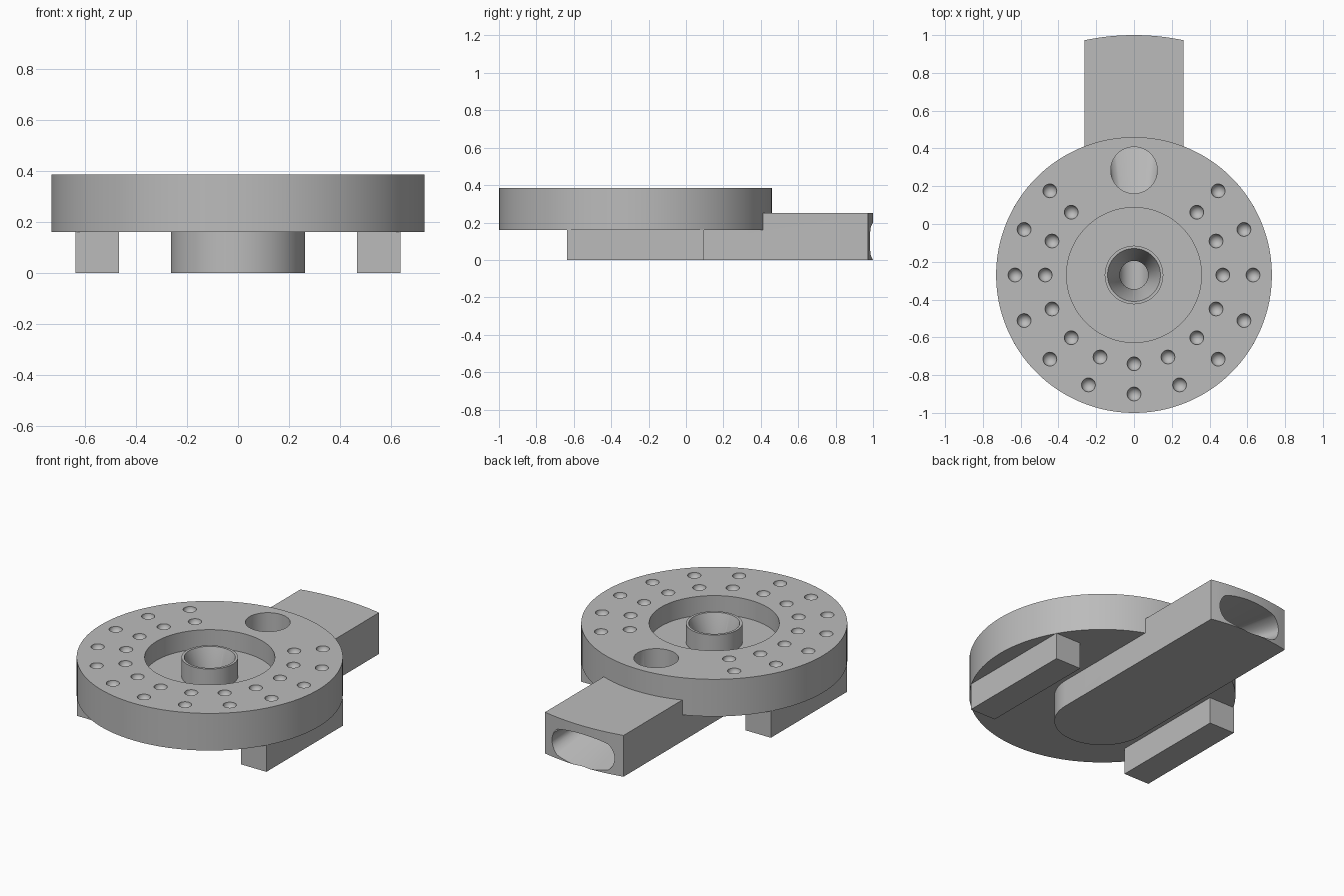
import bpy, bmesh
from math import sin, cos, pi, radians, sqrt
from mathutils import Matrix

if "Cube" in bpy.data.objects:
    bpy.data.objects.remove(bpy.data.objects["Cube"])

CY = -0.27          # disc centre on y
R = 0.73            # disc radius
SEG = 128

grey = bpy.data.materials.new("plain_grey")
grey.use_nodes = True
colour = (0.5, 0.5, 0.5, 1)
grey.diffuse_color = colour
grey.node_tree.nodes["Principled BSDF"].inputs["Base Color"].default_value = colour


def finish(name, bm):
    bmesh.ops.recalc_face_normals(bm, faces=bm.faces)
    mesh = bpy.data.meshes.new(name)
    bm.to_mesh(mesh)
    bm.free()
    mesh.materials.append(grey)
    obj = bpy.data.objects.new(name, mesh)
    bpy.context.collection.objects.link(obj)
    return obj


def loft(name, rings):
    """Skin a list of closed rings and cap both ends."""
    bm = bmesh.new()
    loops = [[bm.verts.new(p) for p in ring] for ring in rings]
    n = len(loops[0])
    for a, b in zip(loops, loops[1:]):
        for i in range(n):
            j = (i + 1) % n
            bm.faces.new((a[i], a[j], b[j], b[i]))
    bm.faces.new(loops[0])
    bm.faces.new(loops[-1])
    return finish(name, bm)


def circle(r, z, y=CY, n=SEG):
    return [(r * cos(2 * pi * i / n), y + r * sin(2 * pi * i / n), z) for i in range(n)]


def turned(name, profile, y=CY, n=SEG):
    return loft(name, [circle(r, z, y, n) for r, z in profile])


def boolean(target, other, operation):
    mod = target.modifiers.new(operation.lower(), "BOOLEAN")
    mod.operation = operation
    mod.solver = "EXACT"
    mod.object = other
    bpy.context.view_layer.objects.active = target
    bpy.ops.object.modifier_apply(modifier=mod.name)
    bpy.data.objects.remove(other)


# Disc with a recess and a raised central hub
body = turned("disc_and_arm", [(R, 0.16), (R, 0.385), (0.357, 0.385), (0.357, 0.27),
                               (0.155, 0.27), (0.155, 0.385), (0.05, 0.385)])

# Arm: round under the disc, arc-shaped at the far end
W, REACH = 0.263, 1.27
outline = [(W * cos(pi + pi * i / 48), CY + W * sin(pi + pi * i / 48)) for i in range(49)]
for i in range(25):
    x = W - 2 * W * i / 24
    outline.append((x, CY + sqrt(REACH ** 2 - x * x)))
arm = loft("arm", [[(x, y, z) for x, y in outline] for z in (0, 0.25)])
boolean(body, arm, "UNION")

# Duct: a round mouth widening into a flat slot at the end of the arm
N, HOLE_Y, HOLE_R = 96, 0.285, 0.123
mouth, slot = [], []
for i in range(N):
    t = 2 * pi * i / N
    c, s = cos(t), sin(t)
    mouth.append((HOLE_R * c, HOLE_Y + HOLE_R * s, 0.2))
    shift = 0.115 * max(-1, min(1, c * 1.6))
    slot.append((shift + 0.1 * c, 1.03, 0.095 + 0.104 * s))
duct = loft("duct_cutter", [circle(HOLE_R, 0.5, HOLE_Y, N), mouth, slot])
boolean(body, duct, "DIFFERENCE")

# Funnel in the hub with a rounded trough below it
funnel = turned("funnel_cutter", [(0.15, 0.41), (0.14, 0.385), (0.075, 0.2), (0.075, 0.12)])
boolean(body, funnel, "DIFFERENCE")
trough = loft("trough_cutter", [[(0.08 * cos(2 * pi * i / 48), y, 0.12 + 0.08 * sin(2 * pi * i / 48))
                                 for i in range(48)] for y in (CY - 0.1, CY + 0.1)])
boolean(body, trough, "DIFFERENCE")

# Two rings of round dimples, left out around the duct mouth
bm = bmesh.new()
for k in range(16):
    if k in (3, 4, 5):
        continue
    a = radians(22.5 * k)
    for ring in (0.47, 0.63):
        place = Matrix.Translation((ring * cos(a), CY + ring * sin(a), 0.387))
        bmesh.ops.create_uvsphere(bm, u_segments=24, v_segments=13, radius=0.037, matrix=place)
boolean(body, finish("dimple_cutter", bm), "DIFFERENCE")

bpy.ops.object.select_all(action="DESELECT")
body.select_set(True)
bpy.context.view_layer.objects.active = body
bpy.ops.object.shade_smooth_by_angle(angle=radians(30))

# Rails under the disc
for side, name in ((1, "left_rail"), (-1, "right_rail")):
    bm = bmesh.new()
    box = Matrix.Translation((side * 0.55, CY, 0.081)) @ Matrix.Diagonal((0.17, 0.73, 0.162, 1))
    bmesh.ops.create_cube(bm, size=1, matrix=box)
    finish(name, bm)
